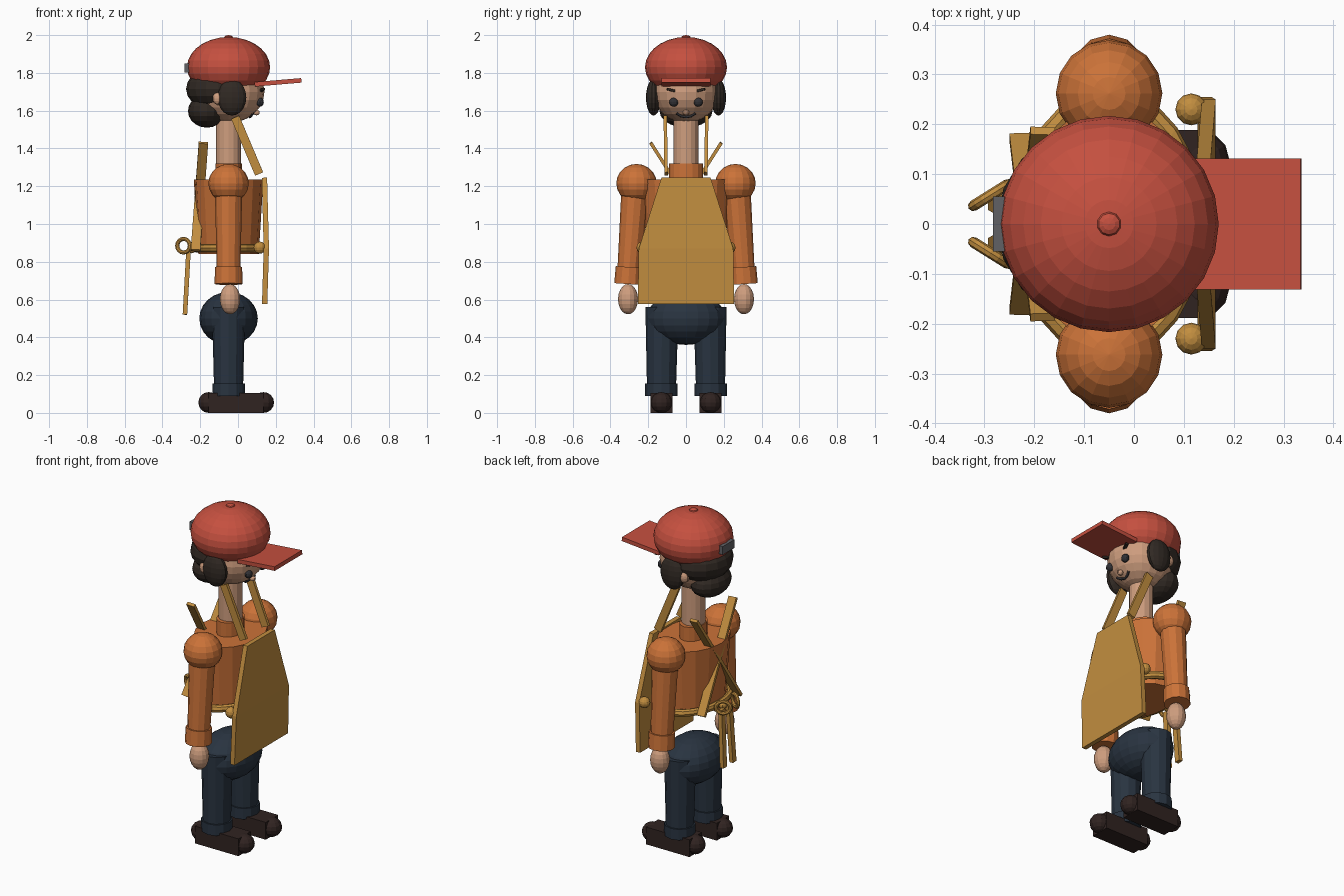
import bpy, math
from mathutils import Vector, Matrix

if "Cube" in bpy.data.objects:
    bpy.data.objects.remove(bpy.data.objects["Cube"])

AX = -0.05  # body axis


def mat(name, r, g, b):
    m = bpy.data.materials.new(name)
    m.diffuse_color = (r, g, b, 1)
    m.use_nodes = True
    m.node_tree.nodes["Principled BSDF"].inputs["Base Color"].default_value = m.diffuse_color
    return m


RED = mat("red", .56, .08, .05)
ORANGE = mat("orange", .60, .17, .04)
GOLD = mat("gold", .54, .27, .05)
SKIN = mat("skin", .62, .34, .21)
HAIR = mat("dark_hair", .03, .022, .017)
NAVY = mat("navy", .022, .034, .052)
SHOE = mat("shoe_brown", .03, .017, .015)
GREY = mat("grey", .12, .12, .13)
INK = mat("ink", .03, .03, .035)


def finish(name, m):
    o = bpy.context.object
    o.name = name
    o.data.materials.append(m)
    return o


def ball(name, m, c, r, seg=16, rings=10):
    bpy.ops.mesh.primitive_uv_sphere_add(segments=seg, ring_count=rings, radius=1, location=c)
    o = finish(name, m)
    o.scale = r
    return o


def box(name, m, c, size, rot=(0, 0, 0)):
    bpy.ops.mesh.primitive_cube_add(size=1, location=c, rotation=rot)
    o = finish(name, m)
    o.scale = size
    return o


def tube(name, m, a, b, ra, rb, seg=12, squash=(1, 1)):
    # tapered cylinder from a (radius ra) to b (radius rb)
    a, b = Vector(a), Vector(b)
    d = b - a
    bpy.ops.mesh.primitive_cone_add(vertices=seg, radius1=ra, radius2=rb, depth=d.length)
    o = finish(name, m)
    o.matrix_world = (Matrix.Translation((a + b) / 2) @ d.to_track_quat('Z', 'Y').to_matrix().to_4x4()
                      @ Matrix.Diagonal((squash[0], squash[1], 1, 1)))
    return o


def slat(name, m, a, b, width, thick):
    # flat strap from a to b, its width lying towards x
    a, b = Vector(a), Vector(b)
    d = (b - a).normalized()
    w = (Vector((1, 0, 0)) - d * d.x).normalized()
    t = d.cross(w)
    bpy.ops.mesh.primitive_cube_add(size=1)
    o = finish(name, m)
    rot = Matrix((w, t, d)).transposed().to_4x4()
    o.matrix_world = (Matrix.Translation((a + b) / 2) @ rot
                      @ Matrix.Diagonal((width, thick, (b - a).length, 1)))
    return o


def ring(name, m, c, major, minor, scale=(1, 1, 1), rot=(0, 0, 0), seg=24):
    bpy.ops.mesh.primitive_torus_add(major_radius=major, minor_radius=minor, major_segments=seg,
                                     minor_segments=8, location=c, rotation=rot)
    o = finish(name, m)
    o.scale = scale
    return o


def face_x(y, z):
    # front surface of the head ellipsoid
    return AX + .19 * math.sqrt(max(0, 1 - (y / .175) ** 2 - ((z - 1.70) / .165) ** 2))


# torso, hips, neck
ball("hips", NAVY, (AX, 0, .5), (.155, .21, .14), 20, 12)
tube("torso", ORANGE, (AX, 0, .84), (AX, 0, 1.235), 1, 1.15, 16, (.16, .205))
tube("collar", ORANGE, (AX, 0, 1.18), (AX, 0, 1.32), .07, .07, 16, (1, 1.28))
tube("neck", SKIN, (AX, 0, 1.28), (AX, 0, 1.58), .066, .066, 16)

# head, hair, cap
ball("head", SKIN, (AX, 0, 1.70), (.19, .175, .165), 20, 12)
ball("hair_back", HAIR, (-.105, 0, 1.715), (.17, .185, .12))
ball("hair_nape", HAIR, (-.165, 0, 1.598), (.1, .14, .088))
ball("cap_dome", RED, (AX, 0, 1.83), (.22, .217, .16), 24, 14)
ball("cap_button", RED, (AX, 0, 1.987), (.025, .025, .013), 10, 6)
box("cap_brim", RED, (.212, 0, 1.75), (.248, .262, .024), (0, -.085, 0))
box("cap_strap", GREY, (-.268, 0, 1.826), (.03, .11, .05))

# face
ball("nose", SKIN, (face_x(0, 1.59) + .006, 0, 1.59), (.018, .017, .015), 10, 6)
pts = [(y, 1.566 + 8 * y * y) for y in (-.05, -.025, 0, .025, .05)]
cu = bpy.data.curves.new("mouth", 'CURVE')
cu.dimensions = '3D'
cu.bevel_depth = .007
cu.bevel_resolution = 1
sp = cu.splines.new('POLY')
sp.points.add(len(pts) - 1)
for p, (y, z) in zip(sp.points, pts):
    p.co = (face_x(y, z) + .003, y, z, 1)
mouth = bpy.data.objects.new("mouth", cu)
cu.materials.append(INK)
bpy.context.collection.objects.link(mouth)

for s, side in ((-1, "right"), (1, "left")):
    # face pairs
    ball(f"eye_{side}", INK, (face_x(.065, 1.645) + .002, s * .065, 1.645), (.02, .024, .024), 12, 8)
    box(f"brow_{side}", HAIR, (face_x(.075, 1.708) + .004, s * .075, 1.708), (.016, .055, .012), (s * .25, 0, -s * .35))
    ball(f"side_hair_{side}", HAIR, (-.032, s * .172, 1.67), (.078, .04, .096), 14, 10)
    ball(f"ear_{side}", SKIN, (-.105, s * .168, 1.665), (.03, .025, .035), 10, 8)

    # arm
    ball(f"shoulder_{side}", ORANGE, (AX, s * .262, 1.215), (.107, .107, .103))
    tube(f"sleeve_{side}", ORANGE, (AX, s * .268, 1.2), (AX, s * .302, .74), .073, .062)
    tube(f"cuff_{side}", ORANGE, (AX, s * .300, .772), (AX, s * .306, .682), .072, .074)
    ball(f"hand_{side}", SKIN, (-.042, s * .307, .602), (.055, .053, .08), 14, 10)

    # leg and shoe
    tube(f"leg_{side}", NAVY, (AX, s * .127, .56), (AX, s * .13, .1), .088, .076)
    tube(f"trouser_cuff_{side}", NAVY, (AX, s * .13, .155), (AX, s * .13, .09), .086, .086)
    box(f"shoe_{side}", SHOE, (-.01, s * .13, .052), (.29, .118, .104))
    ball(f"toe_{side}", SHOE, (.135, s * .13, .055), (.056, .056, .055), 12, 8)
    ball(f"heel_{side}", SHOE, (-.155, s * .13, .055), (.055, .056, .055), 12, 8)

    # apron straps, ties and bow
    slat(f"front_strap_{side}", GOLD, (-.015, s * .11, 1.565), (.112, s * .105, 1.265), .046, .018)
    slat(f"back_strap_{side}", GOLD, (-.183, s * .187, 1.43), (-.225, -s * .175, .86), .05, .018)
    ball(f"apron_knob_{side}", GOLD, (.115, s * .23, .875), (.032, .032, .032), 12, 8)
    ring(f"bow_loop_{side}", GOLD, (-.288, s * .058, .885), .036, .011, (1.1, 1, 1),
         (math.pi / 2, 0, s * math.radians(32)), 16)
    slat(f"bow_tail_{side}", GOLD, (-.262, s * .035, .86), (-.281, s * .045, .52), .024, .034)

ball("bow_knot", GOLD, (-.245, 0, .87), (.025, .03, .025), 10, 8)
ring("apron_tie", GOLD, (AX, 0, .872), 1, .1, (.175, .25, .22))

# apron panel: three rows (x, half width, z)
rows = [(.14, .13, 1.245), (.15, .25, .87), (.141, .255, .577)]
verts = [(x, s * w, z) for x, w, z in rows for s in (-1, 1)]
me = bpy.data.meshes.new("apron")
me.from_pydata(verts, [], [(0, 2, 3, 1), (2, 4, 5, 3)])
me.materials.append(GOLD)
apron = bpy.data.objects.new("apron", me)
bpy.context.collection.objects.link(apron)
sol = apron.modifiers.new("thickness", 'SOLIDIFY')
sol.thickness = .028
sol.offset = 0
